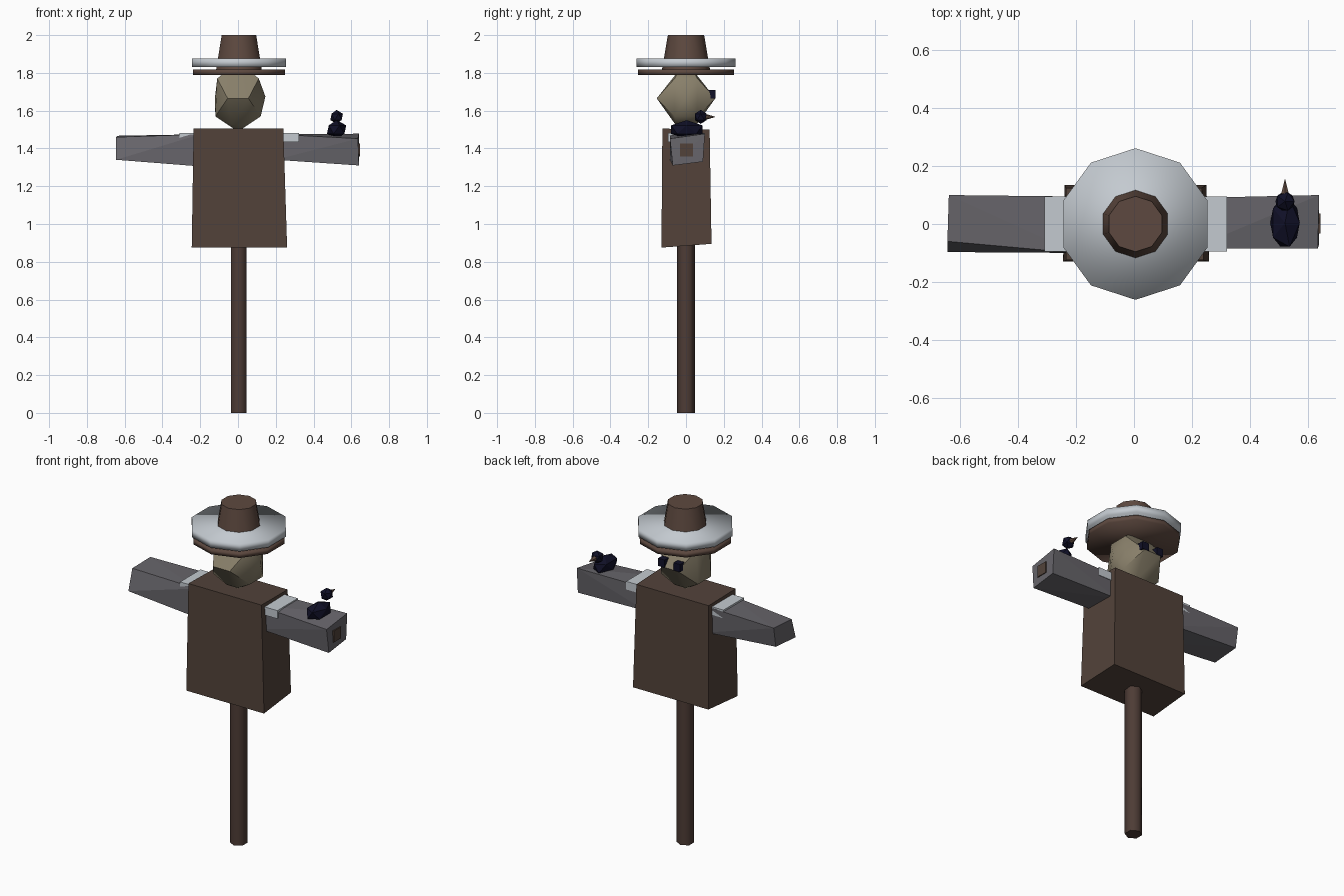
import bpy, bmesh, math
from mathutils import Matrix, Vector

cube = bpy.data.objects.get("Cube")
if cube:
    bpy.data.objects.remove(cube, do_unlink=True)


def material(name, r, g, b):
    m = bpy.data.materials.new(name)
    m.use_nodes = True
    m.diffuse_color = (r, g, b, 1)
    m.node_tree.nodes["Principled BSDF"].inputs["Base Color"].default_value = (r, g, b, 1)
    return m


COAT = material("coat brown", .085, .055, .042)
HAT = material("hat brown", .11, .066, .05)
WOOD = material("post wood", .075, .045, .036)
GREY = material("sleeve grey", .135, .13, .145)
PALE = material("pale cloth", .55, .59, .63)
SACK = material("sackcloth", .25, .215, .145)
BLACK = material("crow black", .005, .005, .02)


def finish(name, bm, mat, smooth=None):
    """Turn a bmesh into an object, optionally smooth below an angle."""
    bmesh.ops.recalc_face_normals(bm, faces=bm.faces)
    mesh = bpy.data.meshes.new(name)
    bm.to_mesh(mesh)
    bm.free()
    mesh.materials.append(mat)
    ob = bpy.data.objects.new(name, mesh)
    bpy.context.collection.objects.link(ob)
    if smooth:
        bpy.ops.object.select_all(action='DESELECT')
        ob.select_set(True)
        bpy.context.view_layer.objects.active = ob
        bpy.ops.object.shade_smooth_by_angle(angle=math.radians(smooth))
    return ob


def hull(name, points, mat, smooth=None):
    bm = bmesh.new()
    for p in points:
        bm.verts.new(p)
    bmesh.ops.convex_hull(bm, input=bm.verts)
    bmesh.ops.dissolve_limit(bm, angle_limit=.02, verts=bm.verts, edges=bm.edges)
    return finish(name, bm, mat, smooth)


def box(name, x, y, z, mat):
    return hull(name, [(a, b, c) for a in x for b in y for c in z], mat)


def tube(name, sides, r1, r2, z1, z2, mat, smooth, x=0):
    """Upright cone or cylinder with a corner on the y axis."""
    bm = bmesh.new()
    bmesh.ops.create_cone(bm, cap_ends=True, segments=sides, radius1=r1, radius2=r2, depth=z2 - z1)
    bm.verts.ensure_lookup_table()
    v = bm.verts[0].co
    turn = math.pi / 2 - math.atan2(v.y, v.x)
    bm.transform(Matrix.Translation((x, 0, (z1 + z2) / 2)) @ Matrix.Rotation(turn, 4, 'Z'))
    return finish(name, bm, mat, smooth)


def ball(name, centre, size, mat, subdivisions=1):
    bm = bmesh.new()
    bmesh.ops.create_icosphere(bm, subdivisions=subdivisions, radius=1)
    bm.transform(Matrix.Translation(centre) @ Matrix.Diagonal(Vector(size).to_4d()))
    return finish(name, bm, mat)


# Post and coat
tube("post", 6, .047, .047, 0, 1.0, WOOD, 70, .004)
hull("coat", [(-.245, -.13, .875), (.26, -.13, .875), (-.24, .135, .895), (.25, .135, .895),
              (-.235, -.125, 1.505), (.24, -.125, 1.505), (-.235, .125, 1.5), (.235, .125, 1.5)], COAT)

# Sleeves, slightly uneven like worn cloth
hull("left_sleeve", [(.2, -.085, 1.34), (.2, .09, 1.34), (.2, -.085, 1.475), (.2, .09, 1.475),
                     (.64, -.07, 1.31), (.64, .09, 1.33), (.635, -.085, 1.452), (.64, .1, 1.478)], GREY)
hull("right_sleeve", [(-.2, -.1, 1.305), (-.2, .09, 1.32), (-.2, -.1, 1.475), (-.2, .095, 1.475),
                      (-.645, -.097, 1.34), (-.64, .08, 1.35), (-.645, -.06, 1.46), (-.64, .1, 1.467)], GREY)
box("shoulder_cloth", (-.31, .322), (-.095, .095), (1.435, 1.483), PALE)
box("crossbar_end", (.6, .645), (-.032, .036), (1.358, 1.425), COAT)

# Sack head, with the eyes on the +y side
head = [(0, 0, 1.49), (.145, 0, 1.675), (-.122, 0, 1.67)]
for sx in (-1, 1):
    for sy in (-1, 1):
        head += [(sx * .035, sy * .055, 1.525), (sx * .12, sy * .06, 1.57),
                 (sx * .055, sy * .155, 1.665), (sx * .11, sy * .06, 1.77), (sx * .06, sy * .04, 1.81)]
hull("head", head, SACK, 50)
for side, sx in (("left", 1), ("right", -1)):
    box(side + "_eye", (sx * .05 - .021, sx * .05 + .021), (.115, .157), (1.665, 1.71), BLACK)

# Hat
tube("hat_lower_brim", 10, .255, .255, 1.79, 1.818, HAT, 100, .005)
tube("hat_brim", 10, .262, .262, 1.832, 1.876, PALE, 100, .005)
tube("hat_crown", 10, .13, .096, 1.8, 2.0, HAT, 60, .005)

# Crow perched on the left sleeve
ball("crow_body", (.522, .004, 1.5), (.057, .097, .05), BLACK)
ball("crow_head", (.522, .078, 1.567), (.037, .037, .037), BLACK)
bm = bmesh.new()
bmesh.ops.create_cone(bm, cap_ends=True, segments=6, radius1=.016, radius2=0, depth=.055)
bm.transform(Matrix.Translation((.522, .13, 1.567)) @ Matrix.Rotation(-math.pi / 2, 4, 'X'))
finish("crow_beak", bm, HAT)
